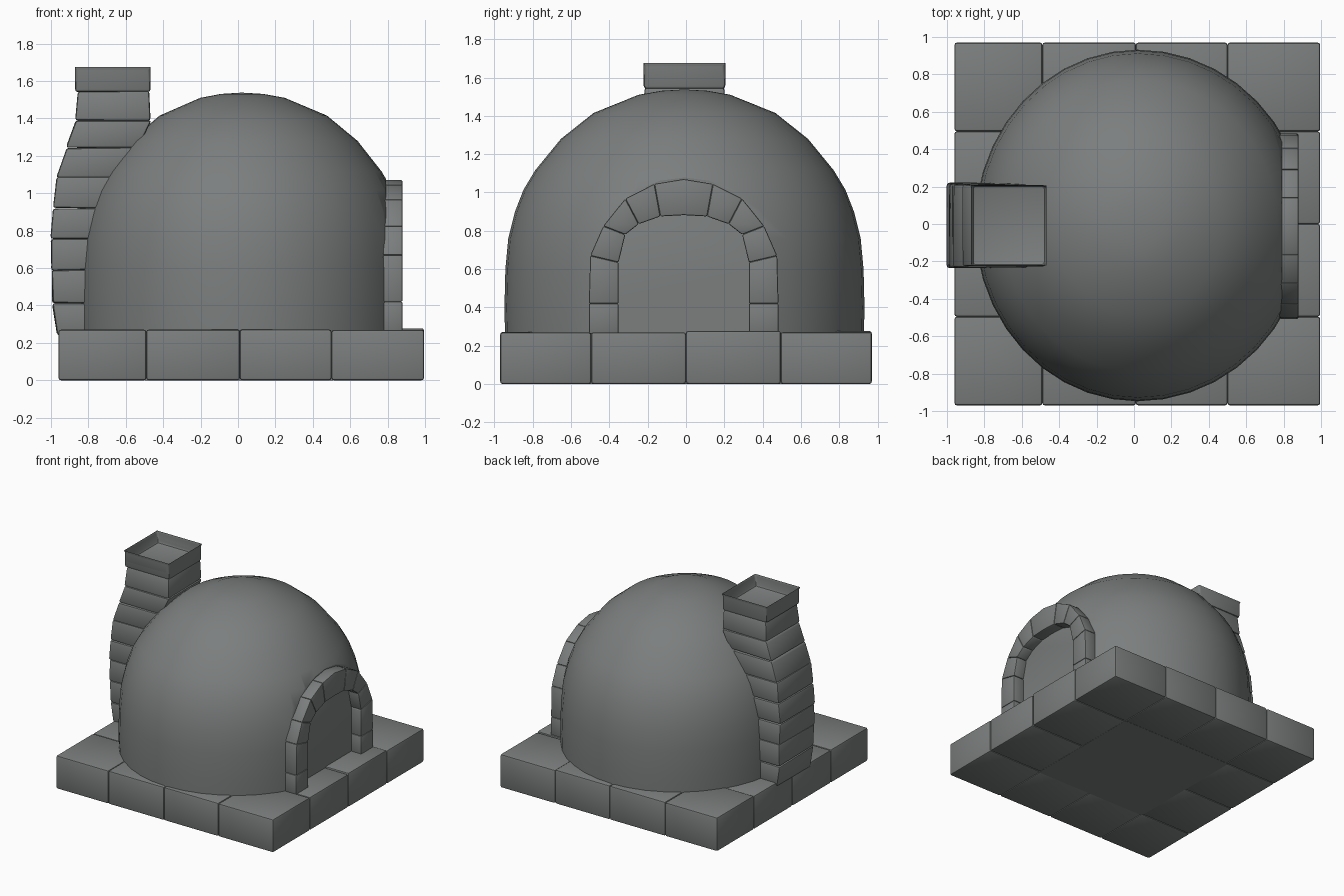
import bpy, bmesh, math, random
from mathutils import Vector

if "Cube" in bpy.data.objects:
    bpy.data.objects.remove(bpy.data.objects["Cube"])

random.seed(4)
stone = bpy.data.materials.new("grey stone")
stone.diffuse_color = (0.2, 0.21, 0.21, 1)
stone.use_nodes = True
stone.node_tree.nodes["Principled BSDF"].inputs["Base Color"].default_value = stone.diffuse_color


def solid(bm, ring_a, ring_b, jitter=0.0):
    """Closed solid between two matching rings of points."""
    def vert(p):
        return bm.verts.new(Vector(p) + Vector([random.uniform(-jitter, jitter) for _ in range(3)]))
    a = [vert(p) for p in ring_a]
    b = [vert(p) for p in ring_b]
    n = len(a)
    bm.faces.new(a[::-1])
    top = bm.faces.new(b)
    for i in range(n):
        bm.faces.new((a[i], a[(i + 1) % n], b[(i + 1) % n], b[i]))
    return top


def rect(x0, x1, y0, y1, z):
    return [(x0, y0, z), (x1, y0, z), (x1, y1, z), (x0, y1, z)]


def finish(bm, name, bevel=0.0, angle=40):
    bmesh.ops.recalc_face_normals(bm, faces=bm.faces)
    if bevel:
        edges = [e for e in bm.edges if e.calc_face_angle(0) > math.radians(35)]
        bmesh.ops.bevel(bm, geom=edges, offset=bevel, segments=2, profile=0.5, affect='EDGES')
    me = bpy.data.meshes.new(name)
    bm.to_mesh(me)
    bm.free()
    ob = bpy.data.objects.new(name, me)
    me.materials.append(stone)
    bpy.context.collection.objects.link(ob)
    bpy.ops.object.select_all(action='DESELECT')
    ob.select_set(True)
    bpy.context.view_layer.objects.active = ob
    bpy.ops.object.shade_smooth_by_angle(angle=math.radians(angle))
    return ob


# base: ring of stone blocks round a core slab
xs = [-0.96, -0.49, 0.01, 0.5, 0.995]
ys = [-0.97, -0.495, 0.0, 0.495, 0.97]
bm = bmesh.new()
for i in range(4):
    for j in range(4):
        if i in (0, 3) or j in (0, 3):
            top = random.uniform(0.268, 0.278)
            solid(bm, rect(xs[i], xs[i + 1], ys[j], ys[j + 1], 0),
                  rect(xs[i], xs[i + 1], ys[j], ys[j + 1], top))
finish(bm, "base_blocks", 0.013)
bm = bmesh.new()
solid(bm, rect(-0.5, 0.51, -0.505, 0.505, 0), rect(-0.5, 0.51, -0.505, 0.505, 0.262))
finish(bm, "base_core")

# dome: revolved profile, cut flat at the mouth
profile = [(0.937, 0.26), (0.94, 0.4), (0.935, 0.6), (0.92, 0.76), (0.885, 0.9), (0.84, 1.015), (0.78, 1.115),
           (0.645, 1.28), (0.475, 1.415), (0.24, 1.51), (0.12, 1.531)]
N = 40
bm = bmesh.new()
rings = []
for r, z in profile:
    ring = []
    for k in range(N):
        a = 2 * math.pi * k / N
        c = math.cos(a)
        ring.append(bm.verts.new((0.02 + r * c * (0.96 if c > 0 else 0.925), -0.008 + r * math.sin(a), z)))
    rings.append(ring)
for lo, hi in zip(rings, rings[1:]):
    for k in range(N):
        bm.faces.new((lo[k], lo[(k + 1) % N], hi[(k + 1) % N], hi[k]))
tip = bm.verts.new((0.02, -0.008, 1.538))
for k in range(N):
    bm.faces.new((rings[-1][k], rings[-1][(k + 1) % N], tip))
bm.faces.new(rings[0][::-1])
cut = bmesh.ops.bisect_plane(bm, geom=bm.verts[:] + bm.edges[:] + bm.faces[:],
                             plane_co=(0.79, 0, 0), plane_no=(1, 0, 0), clear_outer=True)
bmesh.ops.holes_fill(bm, edges=[e for e in bm.edges if e.is_boundary], sides=0)
finish(bm, "oven_dome", 0, 30)

# arch round the mouth: (outer y, z, inner y, z) at each joint
joints = [(0.495, 0.262, 0.34, 0.262), (0.495, 0.42, 0.34, 0.42), (0.488, 0.67, 0.34, 0.635),
          (0.42, 0.825, 0.305, 0.78), (0.305, 0.968, 0.235, 0.835), (0.153, 1.045, 0.122, 0.875)]
X0, X1, YC = 0.775, 0.88, -0.012
bm = bmesh.new()


def arch_stone(poly):
    solid(bm, [(X0, YC + y, z) for y, z in poly], [(X1, YC + y, z) for y, z in poly])


for s in (1, -1):
    for (a, b, c, d), (e, f, g, h) in zip(joints, joints[1:]):
        arch_stone([(s * a, b), (s * e, f), (s * g, h), (s * c, d)])
a, b, c, d = joints[-1]
arch_stone([(a, b), (0, 1.07), (-a, b), (-c, d), (0, 0.882), (c, d)])
finish(bm, "mouth_arch", 0.008)

# chimney: curved stack of stones, (z, outer x, inner x, half width) at each joint
rows = [(0.24, -0.965, -0.7, 0.222), (0.41, -0.992, -0.7, 0.225), (0.59, -0.997, -0.7, 0.227),
        (0.755, -1.0, -0.7, 0.228), (0.92, -0.988, -0.66, 0.226), (1.085, -0.97, -0.6, 0.223),
        (1.245, -0.92, -0.53, 0.22), (1.39, -0.87, -0.465, 0.215), (1.545, -0.858, -0.478, 0.205)]
yc = -0.008
bm = bmesh.new()
for (z0, o0, i0, w0), (z1, o1, i1, w1) in zip(rows, rows[1:]):
    solid(bm, rect(o0, i0, yc - w0, yc + w0, z0), rect(o1, i1, yc - w1, yc + w1, z1), 0.004)
finish(bm, "chimney_stones", 0.014)

# chimney cap with flue opening
bm = bmesh.new()
top = solid(bm, rect(-0.872, -0.467, yc - 0.213, yc + 0.213, 1.54),
            rect(-0.872, -0.467, yc - 0.213, yc + 0.213, 1.675))
bmesh.ops.inset_individual(bm, faces=[top], thickness=0.075)
ext = bmesh.ops.extrude_discrete_faces(bm, faces=[top])["faces"][0]
for v in ext.verts:
    v.co.z -= 0.1
    v.co.x += 0.008 if v.co.x < -0.67 else -0.008
finish(bm, "chimney_cap", 0.018)
